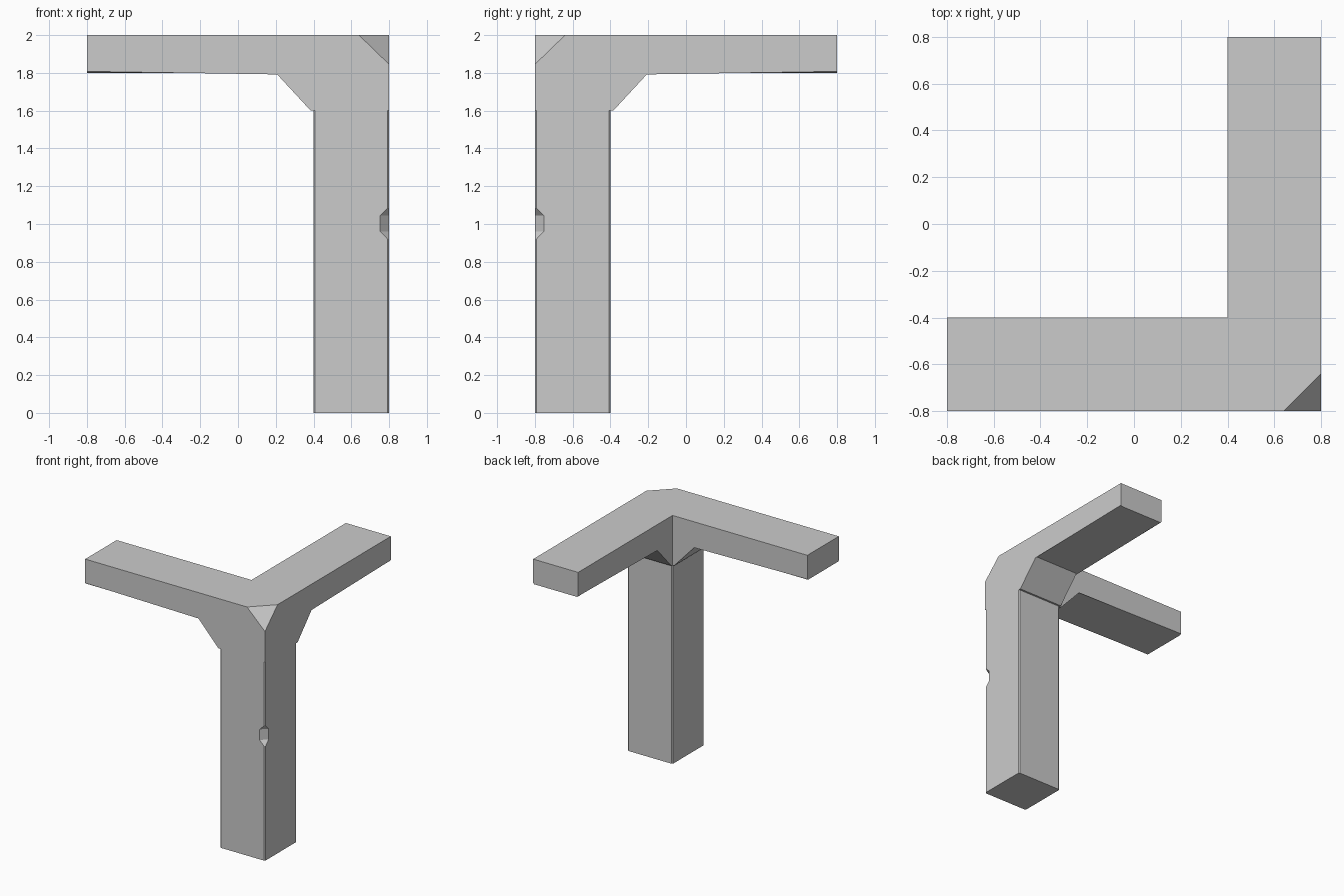
import bpy, bmesh
from mathutils import Vector

if "Cube" in bpy.data.objects:
    bpy.data.objects.remove(bpy.data.objects["Cube"])

W0, W1 = 0.4, 0.8      # inner and outer faces of the corner
BEV = 0.008            # small edge chamfer


def make_object(name, bm):
    bmesh.ops.recalc_face_normals(bm, faces=bm.faces)
    mesh = bpy.data.meshes.new(name)
    bm.to_mesh(mesh)
    bm.free()
    obj = bpy.data.objects.new(name, mesh)
    bpy.context.collection.objects.link(obj)
    return obj


def loft(bm, rings):
    loops = [[bm.verts.new(p) for p in r] for r in rings]
    n = len(loops[0])
    for a, b in zip(loops, loops[1:]):
        for i in range(n):
            j = (i + 1) % n
            bm.faces.new((a[i], a[j], b[j], b[i]))
    bm.faces.new(loops[0])
    bm.faces.new(loops[-1])


def slice_off(bm, point, normal):
    geom = bm.verts[:] + bm.edges[:] + bm.faces[:]
    cut = bmesh.ops.bisect_plane(bm, geom=geom, plane_co=point,
                                 plane_no=normal, clear_outer=True)
    return [e for e in cut['geom_cut'] if isinstance(e, bmesh.types.BMEdge)]


# Head: one braced arm, mitred at the corner and reflected into the other arm
bm = bmesh.new()
profile = [(-0.8, 2), (-0.8, 1.8), (0.2, 1.8), (0.385, 1.6), (W1, 1.6), (W1, 2)]
loft(bm, [[(x, y, z) for x, z in profile] for y in (-W1, -W0)])

# Chamfer the lower long edges of the arm
low = [e for e in bm.edges if all(abs(v.co.z - 1.8) < 1e-4 for v in e.verts)
       and abs(e.verts[0].co.x - e.verts[1].co.x) > 0.5]
bmesh.ops.bevel(bm, geom=low, offset=BEV, segments=1, affect='EDGES', profile=0.5)

# Clip the top outside corner, then cut the mitre and leave it open
a, b, c = Vector((0.64, -W1, 2)), Vector((W1, -0.64, 2)), Vector((W1, -W1, 1.845))
normal = (b - a).cross(c - a)
if normal.z < 0:
    normal.negate()
bmesh.ops.contextual_create(bm, geom=slice_off(bm, a, normal))
slice_off(bm, (0, 0, 0), (1, 1, 0))

# Reflect across the diagonal
copy = bmesh.ops.duplicate(bm, geom=bm.verts[:] + bm.edges[:] + bm.faces[:])['geom']
for v in copy:
    if isinstance(v, bmesh.types.BMVert):
        v.co = (-v.co.y, -v.co.x, v.co.z)
bmesh.ops.remove_doubles(bm, verts=bm.verts, dist=1e-4)
seam = [e for e in bm.edges if len(e.link_faces) == 2
        and all(abs(v.co.x + v.co.y) < 1e-4 for v in e.verts)]
bmesh.ops.recalc_face_normals(bm, faces=bm.faces)
flat = [e for e in seam if e.calc_face_angle(1) < 0.01]
bmesh.ops.dissolve_edges(bm, edges=flat, use_verts=True)
make_object("corner_head_with_arms", bm)


# Post: chamfered square, with the outer corner chamfer widening into a notch
def post_ring(z, c):
    d = BEV
    pts = [(W1 - c, -W1), (W1, -W1 + c), (W1, -W0 - d), (W1 - d, -W0),
           (W0 + d, -W0), (W0, -W0 - d), (W0, -W1 + d), (W0 + d, -W1)]
    return [(x, y, z) for x, y in pts]


bm = bmesh.new()
levels = [(0, BEV), (0.92, BEV), (0.96, 0.047), (1.045, 0.047), (1.085, BEV), (1.6, BEV)]
loft(bm, [post_ring(z, c) for z, c in levels])
make_object("post", bm)
